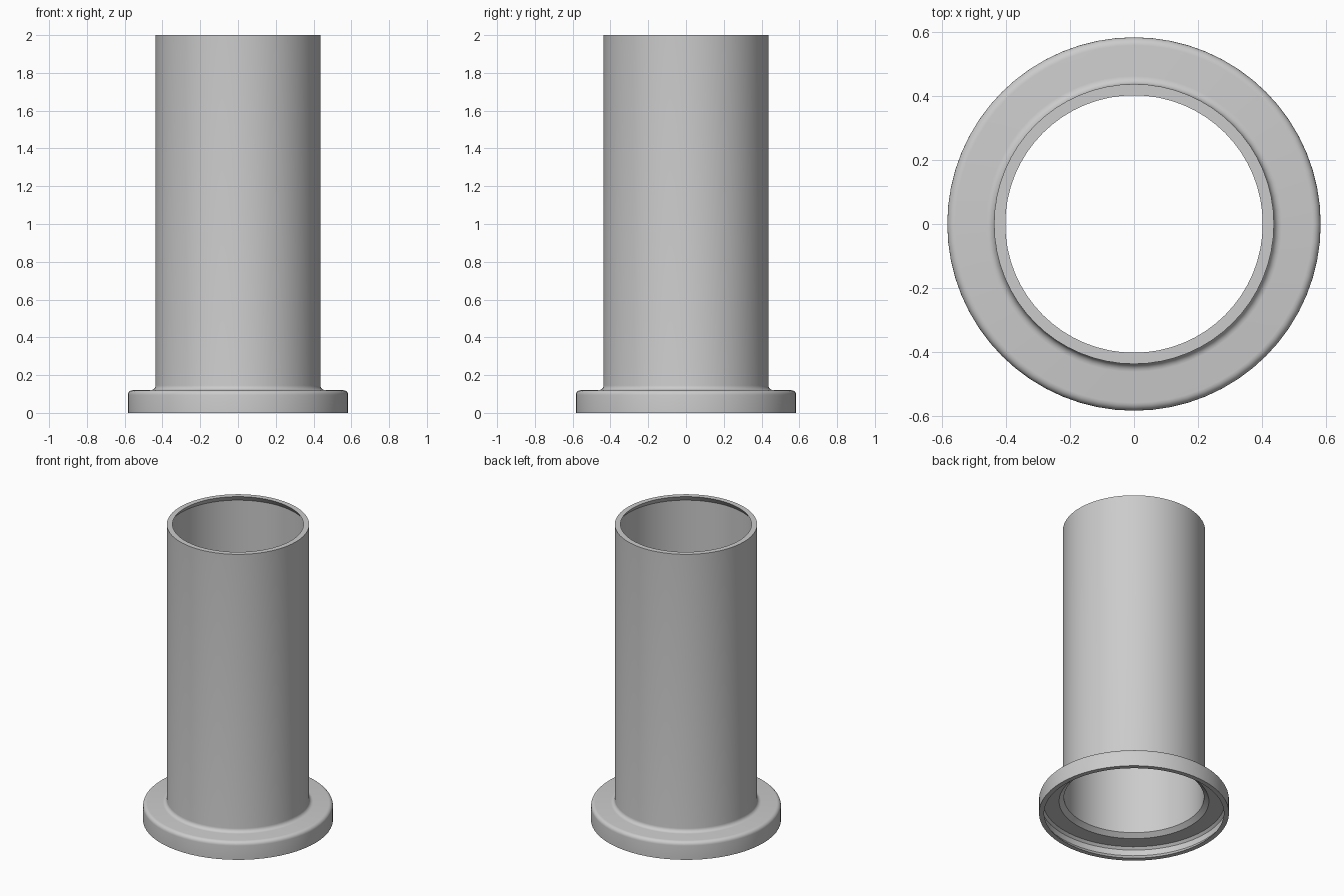
import bpy
import bmesh
import math

cube = bpy.data.objects.get("Cube")
if cube:
    bpy.data.objects.remove(cube, do_unlink=True)

SEGMENTS = 64
TUBE_R, FLANGE_R, FLANGE_TOP = 0.437, 0.583, 0.12

# Plain grey finish
grey = bpy.data.materials.new("plain_grey")
grey.use_nodes = True
colour = (0.6, 0.6, 0.6, 1.0)
grey.diffuse_color = colour
grey.node_tree.nodes["Principled BSDF"].inputs["Base Color"].default_value = colour


def arc(cx, cz, radius, start, end, steps=5):
    """Points of a rounded corner in the radius/height plane."""
    points = []
    for i in range(steps + 1):
        a = math.radians(start + (end - start) * i / steps)
        points.append((cx + radius * math.cos(a), cz + radius * math.sin(a)))
    return points


def lathe(name, profile):
    """Spin a closed radius/height profile around the vertical axis."""
    bm = bmesh.new()
    rings = []
    for r, z in profile:
        ring = []
        for i in range(SEGMENTS):
            a = math.tau * i / SEGMENTS
            ring.append(bm.verts.new((r * math.cos(a), r * math.sin(a), z)))
        rings.append(ring)
    for k, lower in enumerate(rings):
        upper = rings[(k + 1) % len(rings)]
        for i in range(SEGMENTS):
            j = (i + 1) % SEGMENTS
            bm.faces.new((lower[i], lower[j], upper[j], upper[i]))
    bmesh.ops.recalc_face_normals(bm, faces=bm.faces)
    mesh = bpy.data.meshes.new(name)
    bm.to_mesh(mesh)
    bm.free()
    obj = bpy.data.objects.new(name, mesh)
    bpy.context.collection.objects.link(obj)
    mesh.materials.append(grey)
    bpy.ops.object.select_all(action="DESELECT")
    obj.select_set(True)
    bpy.context.view_layer.objects.active = obj
    bpy.ops.object.shade_smooth_by_angle(angle=math.radians(30))
    return obj


# Outer skin: flange wall, rounded shoulder, fillet into the tube
shoulder, fillet = 0.025, 0.025
outside = [(FLANGE_R, 0)]
outside += arc(FLANGE_R - shoulder, FLANGE_TOP - shoulder, shoulder, 0, 90)
outside += arc(TUBE_R + fillet, FLANGE_TOP + fillet, fillet, 270, 180)
outside += [(TUBE_R, 2)]

# Inner skin: inturned top lip, bore, flared mouth, hollow flange, bottom lip
inside = [(0.402, 2), (0.43, 1.963), (0.43, 0.11), (0.46, 0.085),
          (0.56, 0.085), (0.575, 0.07), (0.575, 0.03), (0.552, 0)]

lathe("flanged_tube", outside + inside)
